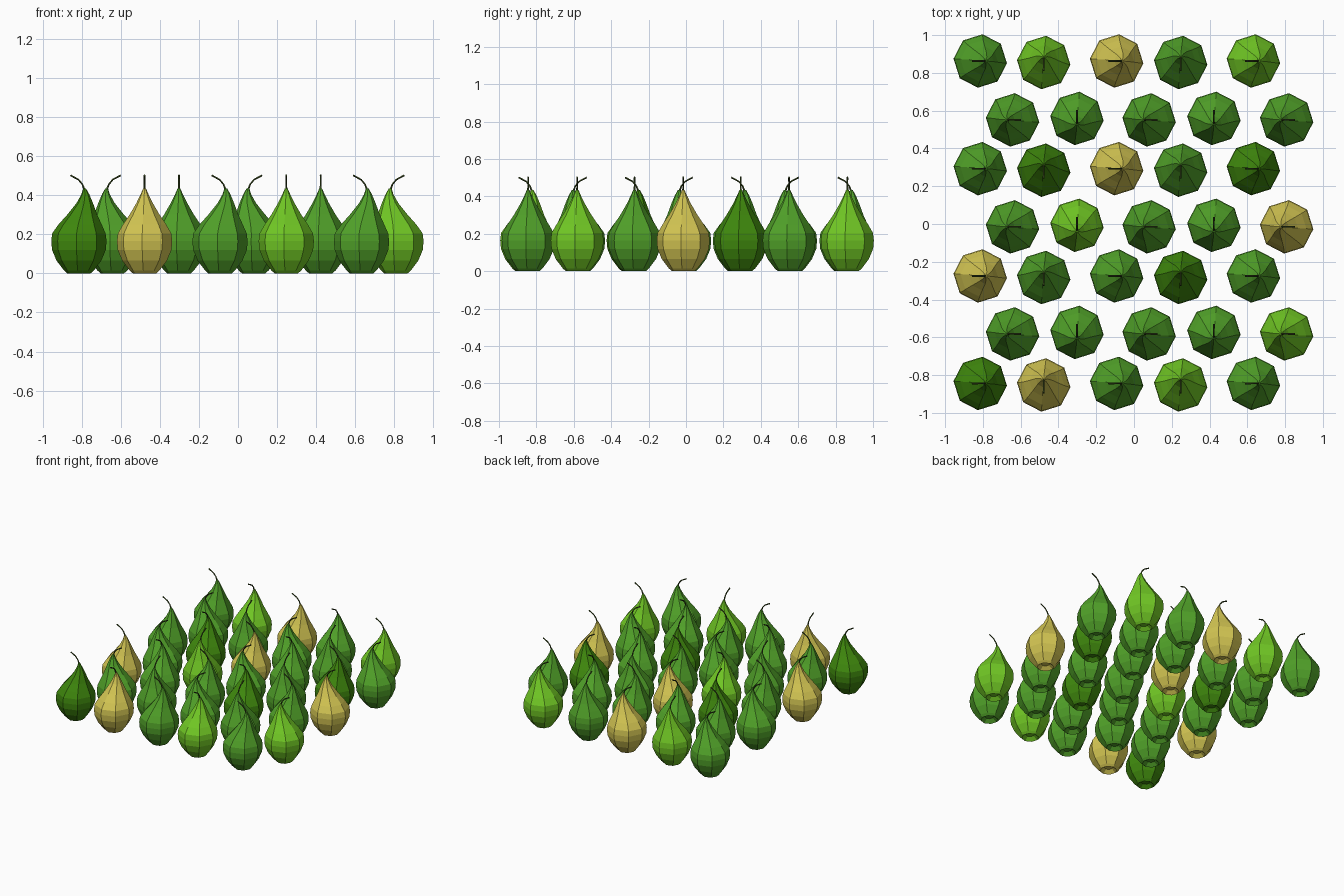
import bpy, bmesh, math
from mathutils import Vector, Matrix

if "Cube" in bpy.data.objects:
    bpy.data.objects.remove(bpy.data.objects["Cube"])


def material(name, rgb):
    m = bpy.data.materials.new(name)
    m.diffuse_color = (*rgb, 1)
    m.use_nodes = True
    m.node_tree.nodes["Principled BSDF"].inputs["Base Color"].default_value = m.diffuse_color
    return m


SKINS = {
    'M': material("mid_green", (0.082, 0.36, 0.022)),
    'B': material("bright_green", (0.165, 0.58, 0.018)),
    'D': material("deep_green", (0.05, 0.25, 0.004)),
    'Y': material("ripe_yellow", (0.65, 0.56, 0.085)),
}
STEM = material("stem_olive", (0.05, 0.085, 0.015))

# Body rings: height, radius, sideways lean (the stem tip bends toward local +x)
BODY = [(0.025, 0.03, 0), (0.0, 0.06, 0), (0.015, 0.077, 0), (0.065, 0.115, 0),
        (0.12, 0.138, 0), (0.165, 0.142, 0), (0.205, 0.137, 0), (0.25, 0.111, -0.006),
        (0.30, 0.077, -0.017), (0.36, 0.042, -0.03), (0.405, 0.02, -0.033),
        (0.435, 0.007, -0.029)]
# Stem path: x, z, radius
STALK = [(-0.030, 0.425, 0.006), (-0.018, 0.456, 0.0045),
         (0.002, 0.480, 0.0045), (0.043, 0.502, 0.005)]


def loft(bm, rings, mat):
    """Bridge successive rings of points and cap both ends."""
    loops = [[bm.verts.new(p) for p in r] for r in rings]
    n = len(loops[0])
    faces = []
    for a, b in zip(loops, loops[1:]):
        for i in range(n):
            j = (i + 1) % n
            faces.append(bm.faces.new((a[i], a[j], b[j], b[i])))
    faces.append(bm.faces.new(loops[0][::-1]))
    faces.append(bm.faces.new(loops[-1]))
    for f in faces:
        f.material_index = mat


def pear_mesh(key):
    bm = bmesh.new()
    # eight-sided body
    phase = math.radians(-5)
    loft(bm, [[Vector((dx + r * math.cos(phase + k * math.pi / 4),
                       r * math.sin(phase + k * math.pi / 4), z)) for k in range(8)]
              for z, r, dx in BODY], 0)
    # curved stem, rings turned along the path
    rings = []
    for i, (x, z, r) in enumerate(STALK):
        a = STALK[max(i - 1, 0)]
        b = STALK[min(i + 1, len(STALK) - 1)]
        rot = Matrix.Rotation(math.atan2(b[0] - a[0], b[1] - a[1]), 3, 'Y')
        rings.append([Vector((x, 0, z)) + rot @ Vector((r * math.cos(k * math.tau / 5),
                                                        r * math.sin(k * math.tau / 5), 0))
                      for k in range(5)])
    loft(bm, rings, 1)
    bmesh.ops.recalc_face_normals(bm, faces=bm.faces[:])
    me = bpy.data.meshes.new("pear_" + SKINS[key].name)
    bm.to_mesh(me)
    bm.free()
    me.materials.append(SKINS[key])
    me.materials.append(STEM)
    return me


MESHES = {k: pear_mesh(k) for k in SKINS}

# Staggered rows, back to front
ROWS = ["MBYMB", "MMMMM", "MDYMD", "MBMMY", "YMMDM", "MMMMB", "DYMBM"]
ROW_Y = [0.859, 0.555, 0.289, -0.011, -0.279, -0.578, -0.848]
COL_X = [(-0.814, -0.478, -0.092, 0.247, 0.632), (-0.643, -0.302, 0.080, 0.423, 0.808)]

for r, (colours, y) in enumerate(zip(ROWS, ROW_Y)):
    odd = r % 2
    for c, key in enumerate(colours):
        # stems turn a quarter between columns and half between rows
        angle = (0 if odd else 180) if c % 2 == 0 else (90 if odd else -90)
        dy = 0.004 * (1 if c % 2 == odd else -1)
        ob = bpy.data.objects.new(f"pear_{r + 1}_{c + 1}", MESHES[key])
        ob.location = (COL_X[odd][c], y + dy, 0)
        ob.rotation_euler.z = math.radians(angle)
        bpy.context.collection.objects.link(ob)
